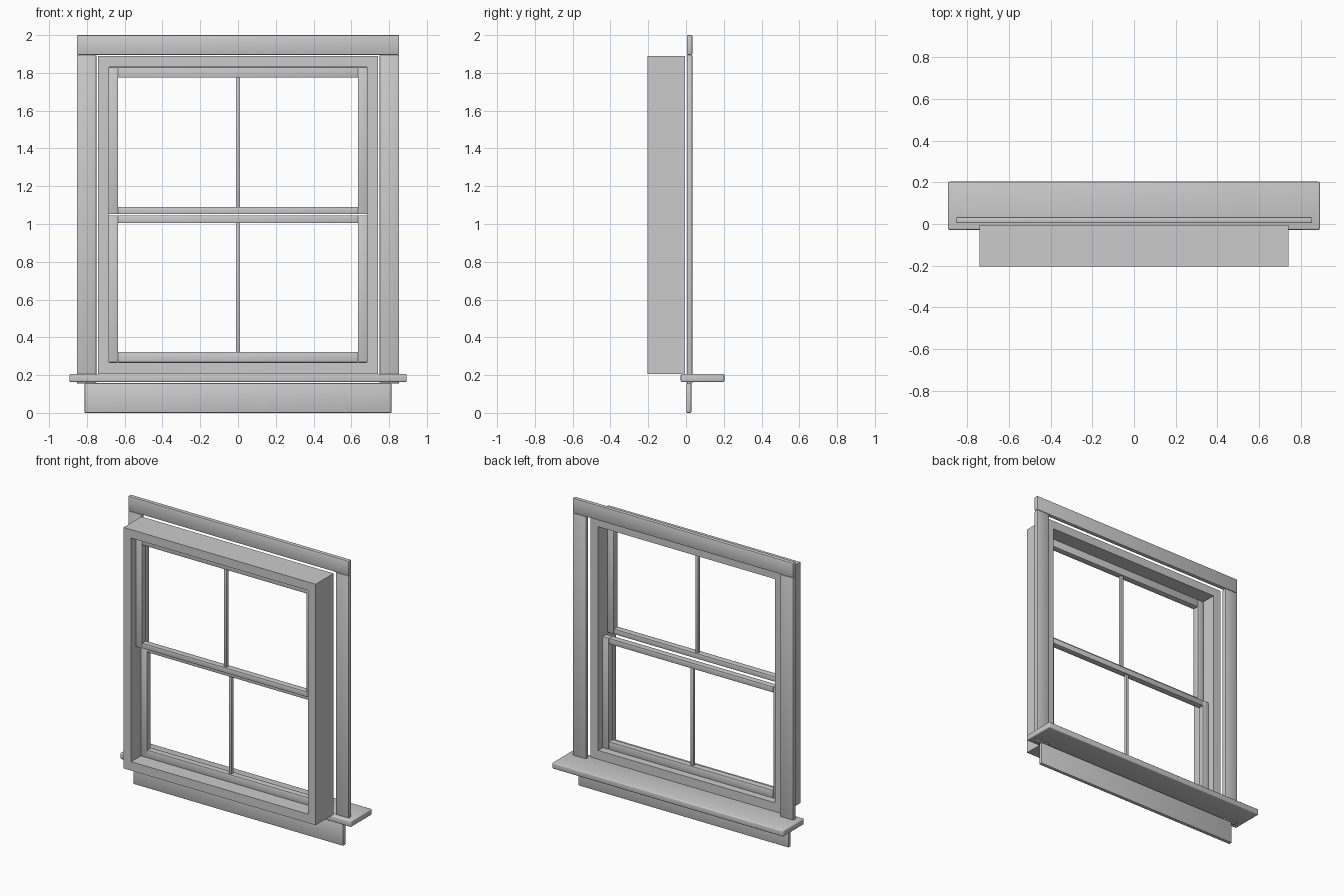
import bpy, bmesh

if "Cube" in bpy.data.objects:
    bpy.data.objects.remove(bpy.data.objects["Cube"])

paint = bpy.data.materials.new("grey_paint")
paint.diffuse_color = (0.6, 0.6, 0.6, 1)
paint.use_nodes = True
paint.node_tree.nodes["Principled BSDF"].inputs["Base Color"].default_value = paint.diffuse_color


def boards(name, boxes, bevel=0.0, segments=2):
    """One object made of boards, each given as x0, x1, y0, y1, z0, z1."""
    bm = bmesh.new()
    for x0, x1, y0, y1, z0, z1 in boxes:
        verts = bmesh.ops.create_cube(bm, size=1)["verts"]
        for v in verts:
            v.co.x = x1 if v.co.x > 0 else x0
            v.co.y = y1 if v.co.y > 0 else y0
            v.co.z = z1 if v.co.z > 0 else z0
    if bevel:
        bmesh.ops.bevel(bm, geom=bm.edges[:], offset=bevel, segments=segments,
                        profile=0.5, affect="EDGES", clamp_overlap=True)
    mesh = bpy.data.meshes.new(name)
    bm.to_mesh(mesh)
    bm.free()
    mesh.materials.append(paint)
    obj = bpy.data.objects.new(name, mesh)
    bpy.context.collection.objects.link(obj)
    bpy.ops.object.select_all(action="DESELECT")
    obj.select_set(True)
    bpy.context.view_layer.objects.active = obj
    bpy.ops.object.shade_smooth_by_angle()
    return obj


def frame(x, inner_x, y0, y1, z0, inner_z0, inner_z1, z1):
    """Two full-height uprights with a top and bottom rail between them."""
    return [(-x, -inner_x, y0, y1, z0, z1), (inner_x, x, y0, y1, z0, z1),
            (-inner_x, inner_x, y0, y1, z0, inner_z0),
            (-inner_x, inner_x, y0, y1, inner_z1, z1)]


# Deep box lining the wall opening
boards("jamb_box", frame(0.742, 0.683, -0.203, -0.005, 0.206, 0.268, 1.83, 1.889))

# Sliding sashes, the upper one further out than the lower one
boards("upper_sash", frame(0.683, 0.635, -0.152, -0.108, 1.053, 1.09, 1.775, 1.83), 0.003)
boards("lower_sash", frame(0.683, 0.635, -0.098, -0.054, 0.268, 0.323, 1.005, 1.045), 0.003)

# Centre glazing bars
boards("upper_glazing_bar", [(-0.011, 0.011, -0.141, -0.119, 1.085, 1.78)], 0.003)
boards("lower_glazing_bar", [(-0.011, 0.011, -0.087, -0.065, 0.318, 1.01)], 0.003)

# Flat casing around the opening on the room side
boards("casing", [(-0.853, -0.75, 0.004, 0.034, 0.155, 1.896),
                  (0.75, 0.853, 0.004, 0.034, 0.155, 1.896),
                  (-0.853, 0.853, 0.004, 0.034, 1.896, 2.0)], 0.006)

# Projecting sill with the apron board beneath
boards("sill", [(-0.893, 0.893, -0.028, 0.203, 0.164, 0.206)], 0.007, 3)
boards("apron", [(-0.812, 0.812, 0.002, 0.028, 0.0, 0.157)], 0.005)
